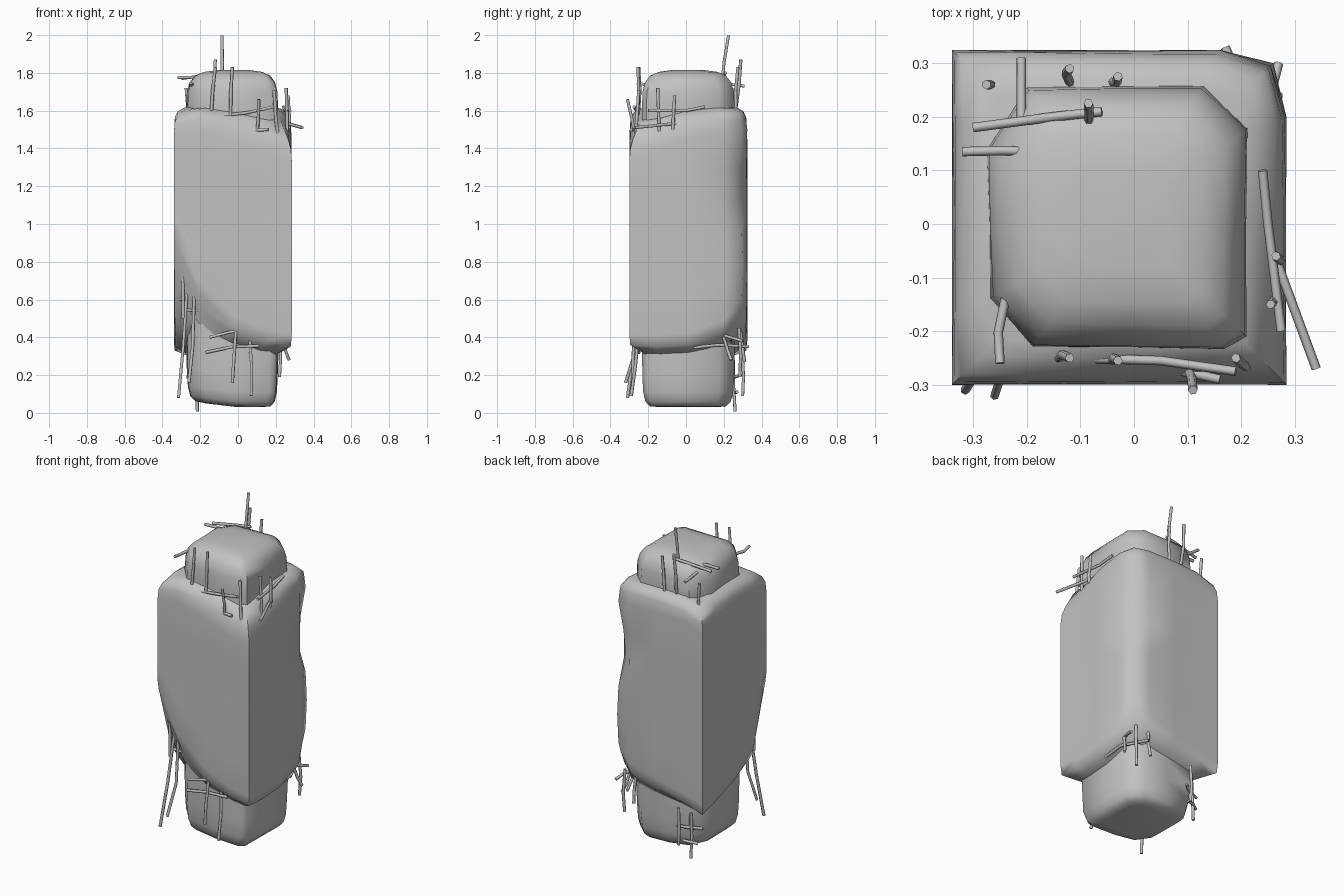
import bpy, bmesh, math, random
from mathutils import Vector

random.seed(4)
if "Cube" in bpy.data.objects:
    bpy.data.objects.remove(bpy.data.objects["Cube"])


def material(name, value):
    m = bpy.data.materials.new(name)
    m.use_nodes = True
    m.diffuse_color = (value, value, value, 1)
    m.node_tree.nodes["Principled BSDF"].inputs["Base Color"].default_value = m.diffuse_color
    return m


concrete = material("concrete grey", 0.54)


def loft(name, rings, angle):
    """Skin a stack of equal-sized point rings and cap both ends."""
    bm = bmesh.new()
    loops = [[bm.verts.new(p) for p in ring] for ring in rings]
    n = len(loops[0])
    for low, high in zip(loops, loops[1:]):
        for i in range(n):
            j = (i + 1) % n
            bm.faces.new((low[i], low[j], high[j], high[i]))
    bm.faces.new(loops[0][::-1])
    bm.faces.new(loops[-1])
    bmesh.ops.triangulate(bm, faces=bm.faces[:])
    bmesh.ops.recalc_face_normals(bm, faces=bm.faces[:])
    mesh = bpy.data.meshes.new(name)
    bm.to_mesh(mesh)
    bm.free()
    ob = bpy.data.objects.new(name, mesh)
    bpy.context.collection.objects.link(ob)
    mesh.materials.append(concrete)
    bpy.ops.object.select_all(action="DESELECT")
    ob.select_set(True)
    bpy.context.view_layer.objects.active = ob
    bpy.ops.object.shade_smooth_by_angle(angle=math.radians(angle))


# Outer concrete shell: square plan whose ragged ends follow these heights,
# counted anticlockwise from the front corner at -x, four steps per side
bottom = [.92, .64, .46, .38, .36, .35, .36, .43, .55, .46, .41, .37, .33, .36, .42, .52]
top = [1.56, 1.58, 1.53, 1.46, 1.42, 1.46, 1.55, 1.58, 1.57, 1.59, 1.59, 1.58, 1.53, 1.57, 1.59, 1.59]
corners = [Vector(c) for c in ((-.34, -.30), (.285, -.30), (.285, .325), (-.34, .325))]
plan = [corners[s].lerp(corners[(s + 1) % 4], t) for s in range(4) for t in (0, .2, .5, .8)]
middle = Vector((-.028, .012))


def shell_ring(scale, height, wear=0):
    ring = []
    for i, p in enumerate(plan):
        q = middle + (p - middle) * scale
        if i == 8:                       # worn back corner
            q -= Vector((wear, wear))
        elif i % 4:                      # slight bow on the flat sides
            q -= (p - middle).normalized() * random.uniform(0, .005)
        ring.append((q.x, q.y, height(i)))
    return ring


def under(f):
    """Broken underside, sloping further down where the chip is deeper."""
    return lambda i: bottom[i] - f * (.03 + .6 * (bottom[i] - .33))


def over(f):
    """Broken shoulder, rising to the core where the chip is deeper."""
    return lambda i: top[i] + f * (.025 + .6 * (1.6 - top[i]))


def between(t):
    return lambda i: (bottom[i] + .06) * (1 - t) + (top[i] - .09) * t


shell = [shell_ring(.4, under(1)),
         shell_ring(.74, under(1)),
         shell_ring(.88, under(.45), .02),
         shell_ring(.985, under(0), .035)]
for t, wear in ((0, .03), (.2, .025), (.4, .03), (.6, .06), (.8, .05), (1, .03)):
    shell.append(shell_ring(1, between(t), wear))
shell += [shell_ring(.985, lambda i: top[i] - .025, .03),
          shell_ring(.94, over(.2), .02),
          shell_ring(.84, over(.8), .01),
          shell_ring(.73, over(1)),
          shell_ring(.4, over(1))]
loft("outer_concrete_shell", shell, 62)

# Inner concrete core: chamfered square with domed ends
octagon = [(-.27, -.14), (-.19, -.23), (.17, -.235), (.21, -.21),
           (.215, .18), (.13, .26), (-.20, .255), (-.275, .14)]
core_plan = []
for i, p in enumerate(octagon):
    a, b = Vector(p), Vector(octagon[(i + 1) % 8])
    core_plan += [a, a.lerp(b, .5)]
levels = [(.030, .6), (.035, .82), (.06, .92), (.11, .97), (.2, .99), (.32, 1), (.7, 1), (1.1, 1),
          (1.45, 1), (1.62, 1), (1.70, .985), (1.75, .93), (1.785, .82), (1.805, .64), (1.814, .38)]
axis = Vector((-.02, .01))
core = []
for z, s in levels:
    ring = []
    for p in core_plan:
        q = axis + (p - axis) * (s - random.uniform(0, .015))
        tilt = max(0, -q.x) * .12 if z < .3 else 0
        ring.append((q.x, q.y, z + tilt))
    core.append(ring)
loft("inner_concrete_core", core, 55)


# Broken reinforcing rods: bent poly curves grouped by place
def rods(name, paths, radius=.0088):
    curve = bpy.data.curves.new(name, "CURVE")
    curve.dimensions = "3D"
    curve.bevel_depth = radius
    curve.bevel_resolution = 1
    curve.use_fill_caps = True
    for path in paths:
        pts = [Vector(p) for p in path]
        if len(pts) == 2:                # give straight rods a small kink
            kink = Vector([random.uniform(-.008, .008) for _ in range(3)])
            pts.insert(1, pts[0].lerp(pts[1], .55) + kink)
        spline = curve.splines.new("POLY")
        spline.points.add(len(pts) - 1)
        for point, p in zip(spline.points, pts):
            point.co = (*p, 1)
    curve.materials.append(concrete)
    ob = bpy.data.objects.new(name, curve)
    bpy.context.collection.objects.link(ob)


rods("front_upper_rods", [
    [(-.12, -.25, 1.83), (-.14, -.25, 1.60)],
    [(-.03, -.255, 1.83), (-.04, -.255, 1.58)],
    [(-.11, -.25, 1.57), (.05, -.255, 1.59), (.19, -.275, 1.62)],
    [(-.01, -.27, 1.485), (.16, -.29, 1.50)],
    [(.11, -.31, 1.66), (.10, -.27, 1.47)],
    [(.19, -.25, 1.71), (.20, -.26, 1.56), (.215, -.27, 1.44)]])
rods("side_upper_rods", [
    [(.24, .10, 1.62), (.25, 0, 1.60), (.275, -.2, 1.60)],
    [(.23, 0, 1.53), (.27, -.08, 1.53), (.34, -.27, 1.51)],
    [(.265, -.06, 1.68), (.265, -.07, 1.45)],
    [(.255, -.15, 1.72), (.26, -.14, 1.43)]])
rods("back_upper_rods", [
    [(-.085, .225, 1.998), (-.085, .19, 1.75)],
    [(-.12, .29, 1.87), (-.12, .265, 1.62)],
    [(-.03, .275, 1.83), (-.04, .265, 1.60)],
    [(-.275, .26, 1.72), (-.27, .26, 1.56)],
    [(-.30, .18, 1.77), (-.15, .20, 1.79), (-.06, .21, 1.80)],
    [(-.21, .31, 1.73), (-.21, .15, 1.75), (-.20, .09, 1.78)],
    [(-.32, .135, 1.775), (-.19, .135, 1.775)],
    [(-.24, -.14, 1.74), (-.25, -.26, 1.745)]])
rods("front_lower_rods", [
    [(-.01, -.27, .45), (-.03, -.28, .16)],
    [(.06, -.25, .43), (.07, -.29, .09)],
    [(-.17, -.25, .32), (-.03, -.26, .35), (.11, -.26, .355)],
    [(-.15, -.27, .40), (.02, -.27, .44)]])
rods("corner_lower_rods", [
    [(-.27, -.23, .66), (-.29, -.27, .35), (-.315, -.31, .08)],
    [(-.23, -.25, .68), (-.24, -.26, .35), (-.26, -.32, .16)],
    [(-.31, -.20, .60), (-.16, -.27, .64)],
    [(-.28, -.24, .545), (-.11, -.25, .54)],
    [(-.30, -.26, .88), (-.29, -.25, .50)],
    [(-.33, -.20, .70), (-.28, -.27, .76)]])
rods("back_lower_rods", [
    [(.24, .04, .345), (.24, .17, .36), (.17, .33, .35)],
    [(.22, .28, .45), (.22, .285, .19)],
    [(.14, .29, .43), (.14, .31, .27)],
    [(.23, .20, .41), (.27, .30, .38)],
    [(.24, .20, .40), (.27, .24, .28)],
    [(-.21, .25, .28), (-.215, .26, .008)],
    [(-.16, .30, .32), (-.16, .30, .09)],
    [(-.27, .22, .19), (-.14, .29, .20)],
    [(-.25, .24, .10), (-.17, .27, .11)]])
